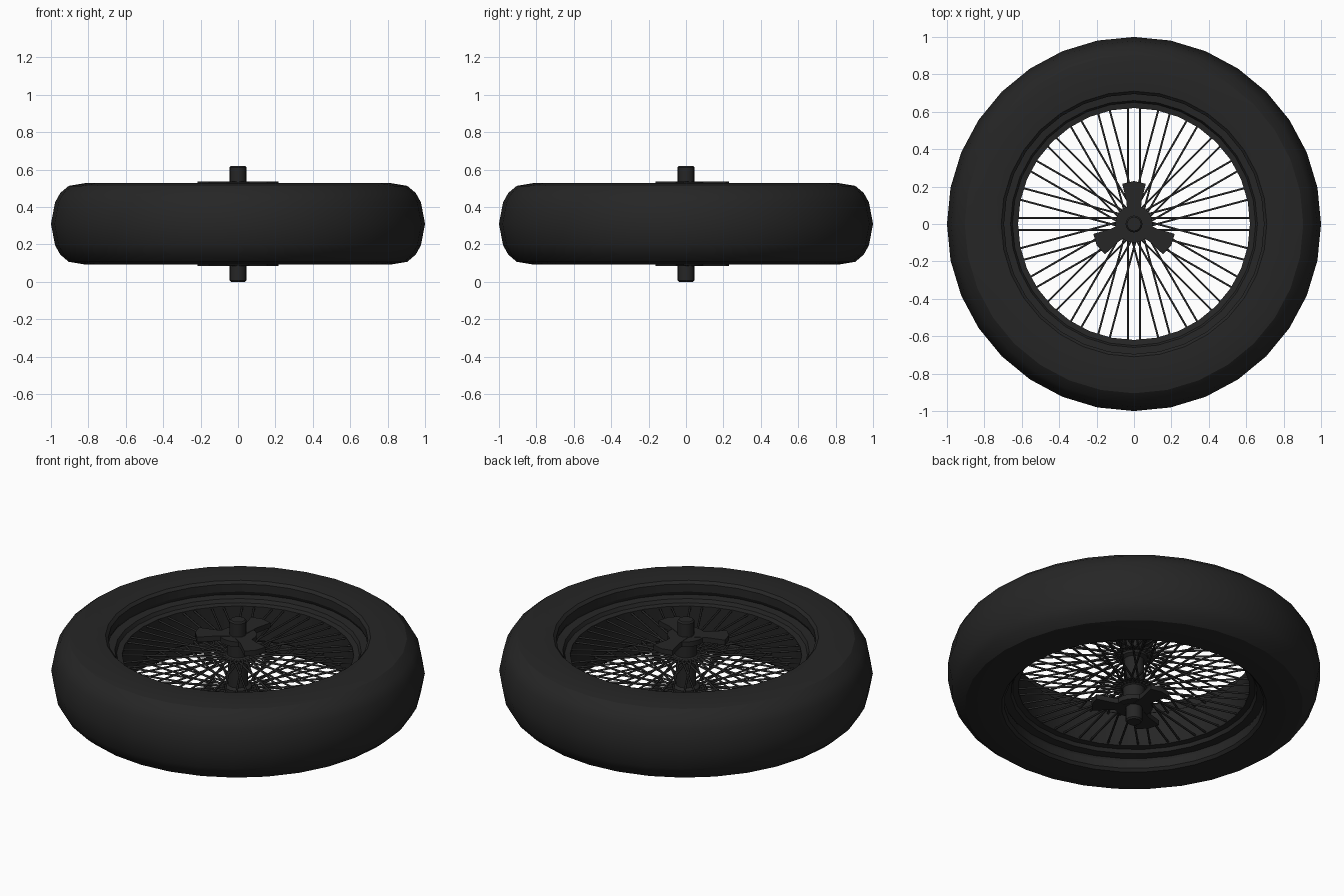
import bpy, bmesh
from math import sin, cos, pi, radians
from mathutils import Matrix, Vector

cube = bpy.data.objects.get("Cube")
if cube:
    bpy.data.objects.remove(cube, do_unlink=True)

MID = 0.31  # height of the wheel's middle plane


def material(name, value):
    mat = bpy.data.materials.new(name)
    mat.use_nodes = True
    colour = (value, value, value, 1)
    mat.diffuse_color = colour
    mat.node_tree.nodes["Principled BSDF"].inputs["Base Color"].default_value = colour
    return mat


black = material("dark_charcoal", 0.019)


def finish(bm, name, angle=30):
    bmesh.ops.recalc_face_normals(bm, faces=bm.faces)
    mesh = bpy.data.meshes.new(name)
    bm.to_mesh(mesh)
    bm.free()
    mesh.materials.append(black)
    obj = bpy.data.objects.new(name, mesh)
    obj.location.z = MID
    bpy.context.collection.objects.link(obj)
    bpy.ops.object.select_all(action="DESELECT")
    bpy.context.view_layer.objects.active = obj
    obj.select_set(True)
    bpy.ops.object.shade_smooth_by_angle(angle=radians(angle))
    return obj


def lathe(name, half, sides, ring=True, angle=30):
    """Revolve an upper half profile (radius, height) and its mirror image."""
    profile = half + [(r, -z) for r, z in reversed(half) if z > 0]
    bm = bmesh.new()
    rings = [[bm.verts.new((r * sin(2 * pi * i / sides), r * cos(2 * pi * i / sides), z))
              for i in range(sides)] for r, z in profile]
    pairs = list(zip(rings, rings[1:]))
    if ring:
        pairs.append((rings[-1], rings[0]))
    else:
        bm.faces.new(rings[0])
        bm.faces.new(rings[-1])
    for a, b in pairs:
        for i in range(sides):
            j = (i + 1) % sides
            bm.faces.new((a[i], a[j], b[j], b[i]))
    return finish(bm, name, angle)


# Tyre with rounded tread, and the rim inside it
lathe("tyre", [(0.71, 0.12), (0.695, 0.15), (0.695, 0.195), (0.71, 0.21), (0.82, 0.217),
               (0.905, 0.203), (0.95, 0.165), (0.978, 0.115), (1.0, 0)], 32, angle=24)
lathe("rim", [(0.62, 0.1), (0.65, 0.105), (0.66, 0.125), (0.715, 0.13)], 32)

# Axle with bevelled ends, hub barrel and its end flanges
lathe("axle", [(0.037, 0.31), (0.045, 0.302)], 16, ring=False)
lathe("hub_barrel", [(0.06, 0.2), (0.06, 0.11), (0.075, 0.1), (0.075, 0.08), (0.055, 0.07)],
      16, ring=False)

# Spokes in parallel pairs, one layer near each edge of the rim
bm = bmesh.new()
for layer in (-1, 1):
    for step in range(24):
        turn = Matrix.Rotation(2 * pi * step / 24, 4, "Z")
        for side in (-1, 1):
            start = Vector((0.04, side * 0.032, layer * 0.1))
            end = Vector((0.628, side * 0.032, layer * 0.09))
            along = end - start
            place = Matrix.Translation((start + end) / 2) @ \
                along.to_track_quat("Z", "Y").to_matrix().to_4x4()
            bmesh.ops.create_cone(bm, segments=6, radius1=0.006, radius2=0.006,
                                  depth=along.length, matrix=turn @ place)
finish(bm, "spokes", 70)

# Three flared blades and a round cap on both ends of the hub
for name, layer in (("top", 1), ("bottom", -1)):
    bm = bmesh.new()
    outline = [(-0.035, 0.03), (0.035, 0.03), (0.04, 0.12), (0.063, 0.215),
               (0, 0.23), (-0.063, 0.215), (-0.04, 0.12)]
    for blade in range(3):
        turn = Matrix.Rotation(2 * pi * blade / 3, 4, "Z")
        face = bm.faces.new([bm.verts.new(turn @ Vector((x, y, layer * 0.225)))
                             for x, y in outline])
        made = bmesh.ops.extrude_face_region(bm, geom=[face])["geom"]
        for v in made:
            if isinstance(v, bmesh.types.BMVert):
                v.co.z -= layer * 0.03
    bmesh.ops.create_cone(bm, cap_ends=True, segments=24, radius1=0.1, radius2=0.1,
                          depth=0.03, matrix=Matrix.Translation((0, 0, layer * 0.208)))
    finish(bm, name + "_hub_blades")
